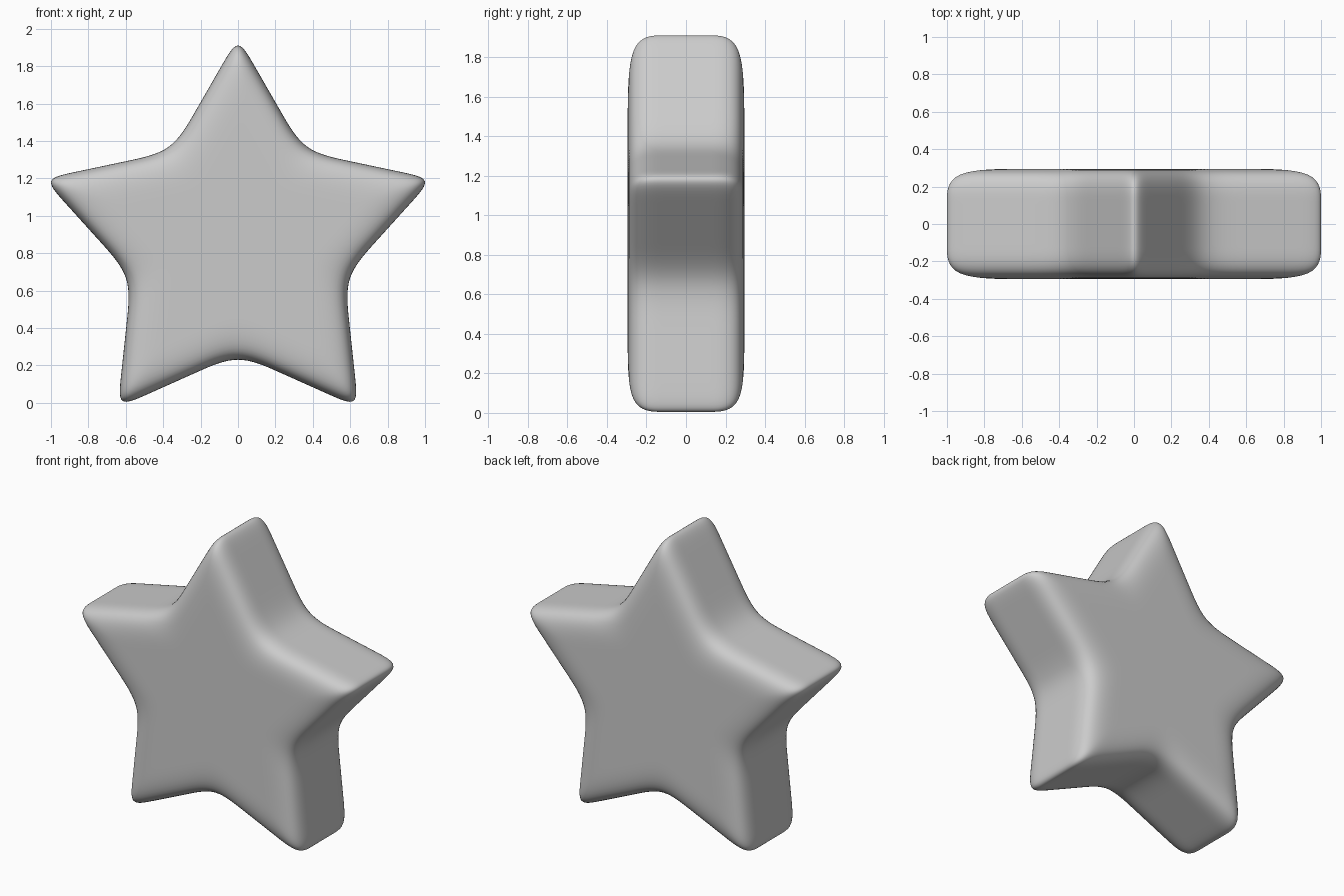
import bpy, bmesh, math
from mathutils import Vector

if "Cube" in bpy.data.objects:
    bpy.data.objects.remove(bpy.data.objects["Cube"])

CENTRE_Z = 0.86
TIP_R, VALLEY_R = 1.095, 0.598      # control cage radii, softened by subdivision


def polar(r, deg):
    a = math.radians(deg)
    return Vector((r * math.cos(a), r * math.sin(a)))


# Star outline: each tip and valley has support points on the adjoining edges
outline = []
for i in range(5):
    a = 90 + 72 * i
    tip, valley, next_tip = polar(TIP_R, a), polar(VALLEY_R, a + 36), polar(TIP_R, a + 72)
    outline += [tip, tip.lerp(valley, 0.22), tip.lerp(valley, 0.67),
                valley, next_tip.lerp(valley, 0.67), next_tip.lerp(valley, 0.22)]

# Cross-section from front to back: (y, outline scale)
D = 0.295
half = [(-D, 0.25), (-D, 0.57), (-D, 1.0), (-0.11, 1.0)]
section = half + [(0, 1.0)] + [(-y, s) for y, s in reversed(half)]

# Loft the rings and cap both faces
bm = bmesh.new()
rings = [[bm.verts.new((p.x * s, y, CENTRE_Z + p.y * s)) for p in outline]
         for y, s in section]
n = len(outline)
for r0, r1 in zip(rings, rings[1:]):
    for i in range(n):
        j = (i + 1) % n
        bm.faces.new((r0[i], r0[j], r1[j], r1[i]))
bm.faces.new(rings[0])
bm.faces.new(rings[-1])
bmesh.ops.recalc_face_normals(bm, faces=bm.faces[:])
for f in bm.faces:
    f.smooth = True

mesh = bpy.data.meshes.new("star")
bm.to_mesh(mesh)
bm.free()
star = bpy.data.objects.new("star", mesh)
bpy.context.collection.objects.link(star)

# Soft rounded surface
sub = star.modifiers.new("Subdivision", 'SUBSURF')
sub.levels = sub.render_levels = 3
